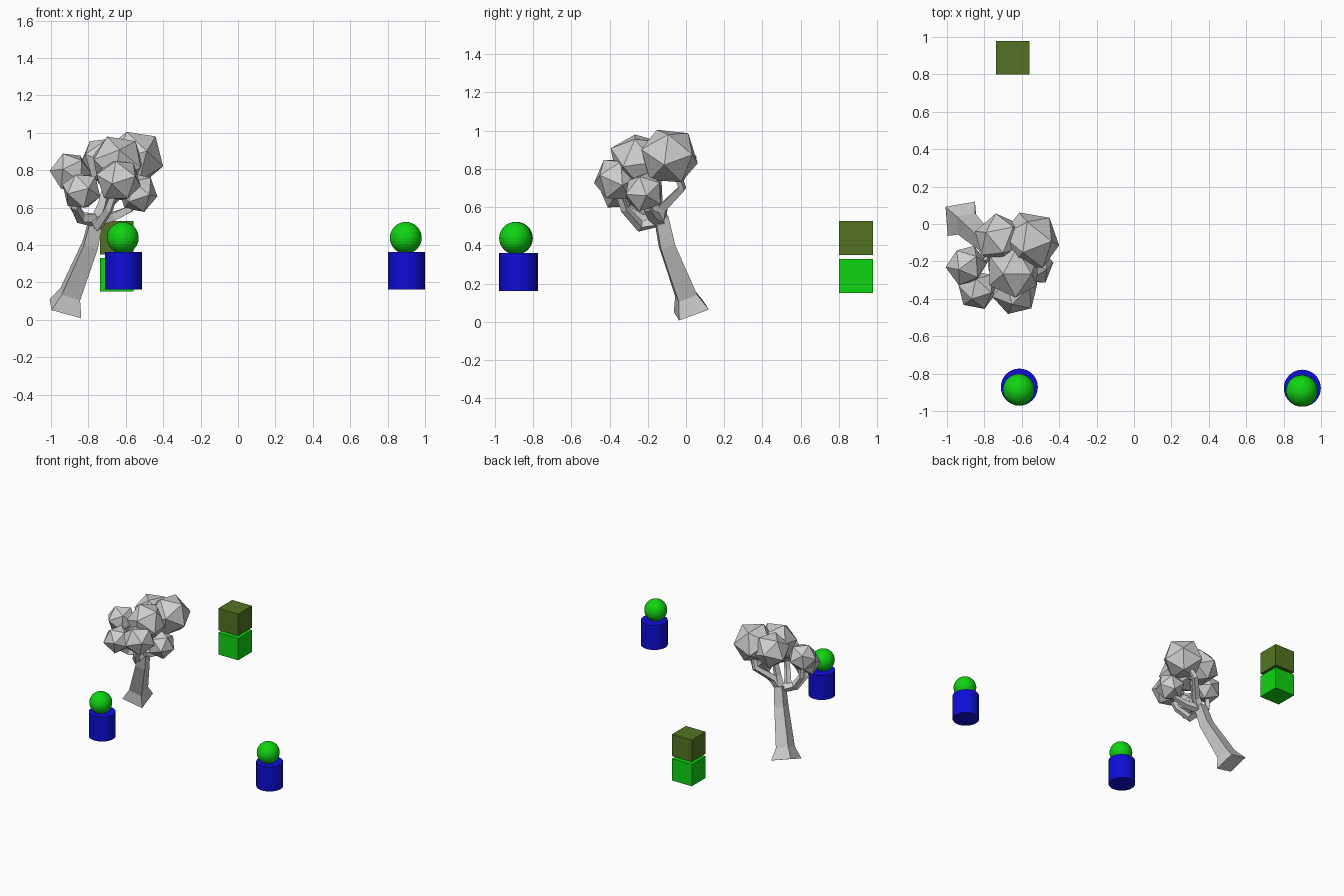
import bpy
import bmesh
import random
from mathutils import Vector, Euler

random.seed(4)
if "Cube" in bpy.data.objects:
    bpy.data.objects.remove(bpy.data.objects["Cube"])


def material(name, rgb):
    m = bpy.data.materials.new(name)
    m.use_nodes = True
    m.diffuse_color = (*rgb, 1)
    m.node_tree.nodes["Principled BSDF"].inputs["Base Color"].default_value = (*rgb, 1)
    return m


grey = material("pale grey", (0.62, 0.62, 0.62))
green = material("bright green", (0.005, 0.66, 0.006))
blue = material("deep blue", (0.004, 0.004, 0.68))
olive = material("olive green", (0.085, 0.175, 0.016))


def add_object(name, bm, mat, location=(0, 0, 0)):
    bmesh.ops.recalc_face_normals(bm, faces=bm.faces)
    mesh = bpy.data.meshes.new(name)
    bm.to_mesh(mesh)
    bm.free()
    mesh.materials.append(mat)
    obj = bpy.data.objects.new(name, mesh)
    obj.location = location
    bpy.context.collection.objects.link(obj)
    return obj


def limb(name, points, half_widths, hint):
    """Square-section limb lofted along a path."""
    pts = [Vector(p) for p in points]
    bm = bmesh.new()
    rings = []
    for i, (p, w) in enumerate(zip(pts, half_widths)):
        axis = (pts[min(i + 1, len(pts) - 1)] - pts[max(i - 1, 0)]).normalized()
        u = Vector(hint)
        u = (u - axis * u.dot(axis)).normalized()
        v = axis.cross(u)
        rings.append([bm.verts.new(p + w * (a * u + b * v))
                      for a, b in ((-1, -1), (1, -1), (1, 1), (-1, 1))])
    for low, high in zip(rings, rings[1:]):
        for k in range(4):
            n = (k + 1) % 4
            bm.faces.new((low[k], low[n], high[n], high[k]))
    bm.faces.new(rings[0][::-1])
    bm.faces.new(rings[-1])
    return add_object(name, bm, grey)


# Leaning trunk with a flared foot
limb("trunk",
     [(-.923, .028, .058), (-.896, .001, .138), (-.79, -.10, .40), (-.755, -.13, .55)],
     [.083, .052, .039, .034], (.155, .03, -.05))

# Branches fanning out of the fork
fork = (-.755, -.135, .53)
branches = {
    "front_branch": [(-.75, -.24, .50), (-.69, -.32, .59), (-.65, -.36, .70)],
    "outer_branch": [(-.84, -.22, .54), (-.87, -.30, .60), (-.84, -.34, .68)],
    "side_branch": [(-.84, -.19, .55), (-.89, -.21, .63), (-.89, -.22, .76)],
    "inner_branch": [(-.66, -.18, .555), (-.58, -.20, .59), (-.54, -.22, .67)],
    "back_branch": [(-.71, -.12, .60), (-.61, -.02, .70), (-.57, -.05, .80)],
    "upper_branch": [(-.72, -.15, .62), (-.70, -.15, .72), (-.69, -.16, .82)],
}
for name, path in branches.items():
    limb(name, [fork] + path, [.026, .021, .017, .013], (.3, .5, .2))

# Faceted foliage clumps: centre and radius
clumps = [
    ((-.550, -.088, .866), .160),
    ((-.645, -.250, .845), .150),
    ((-.637, -.360, .745), .122),
    ((-.895, -.220, .790), .110),
    ((-.835, -.350, .690), .108),
    ((-.535, -.220, .680), .107),
    ((-.715, -.085, .850), .138),
]
for i, (centre, radius) in enumerate(clumps):
    bm = bmesh.new()
    bmesh.ops.create_icosphere(bm, subdivisions=1, radius=radius)
    turn = Euler([random.uniform(0, 3) for _ in range(3)]).to_matrix()
    for v in bm.verts:
        v.co = turn @ v.co * random.uniform(.97, 1.06)
    add_object(f"foliage_clump_{i + 1}", bm, grey, centre)

# Stacked cubes
for name, z, mat in (("lower_cube", .241, green), ("upper_cube", .439, olive)):
    bm = bmesh.new()
    bmesh.ops.create_cube(bm, size=.178)
    add_object(name, bm, mat, (-.648, .889, z))

# Two drums, each with a ball on top
for side, x, y in (("right", -.613, -.872), ("left", .900, -.878)):
    bm = bmesh.new()
    bmesh.ops.create_cone(bm, cap_ends=True, segments=32, radius1=.099,
                          radius2=.099, depth=.2)
    add_object(f"{side}_drum", bm, blue, (x, y, .261))
    bm = bmesh.new()
    bmesh.ops.create_uvsphere(bm, u_segments=32, v_segments=16, radius=.085)
    add_object(f"{side}_ball", bm, green, (x - .003, y - .014, .438))
